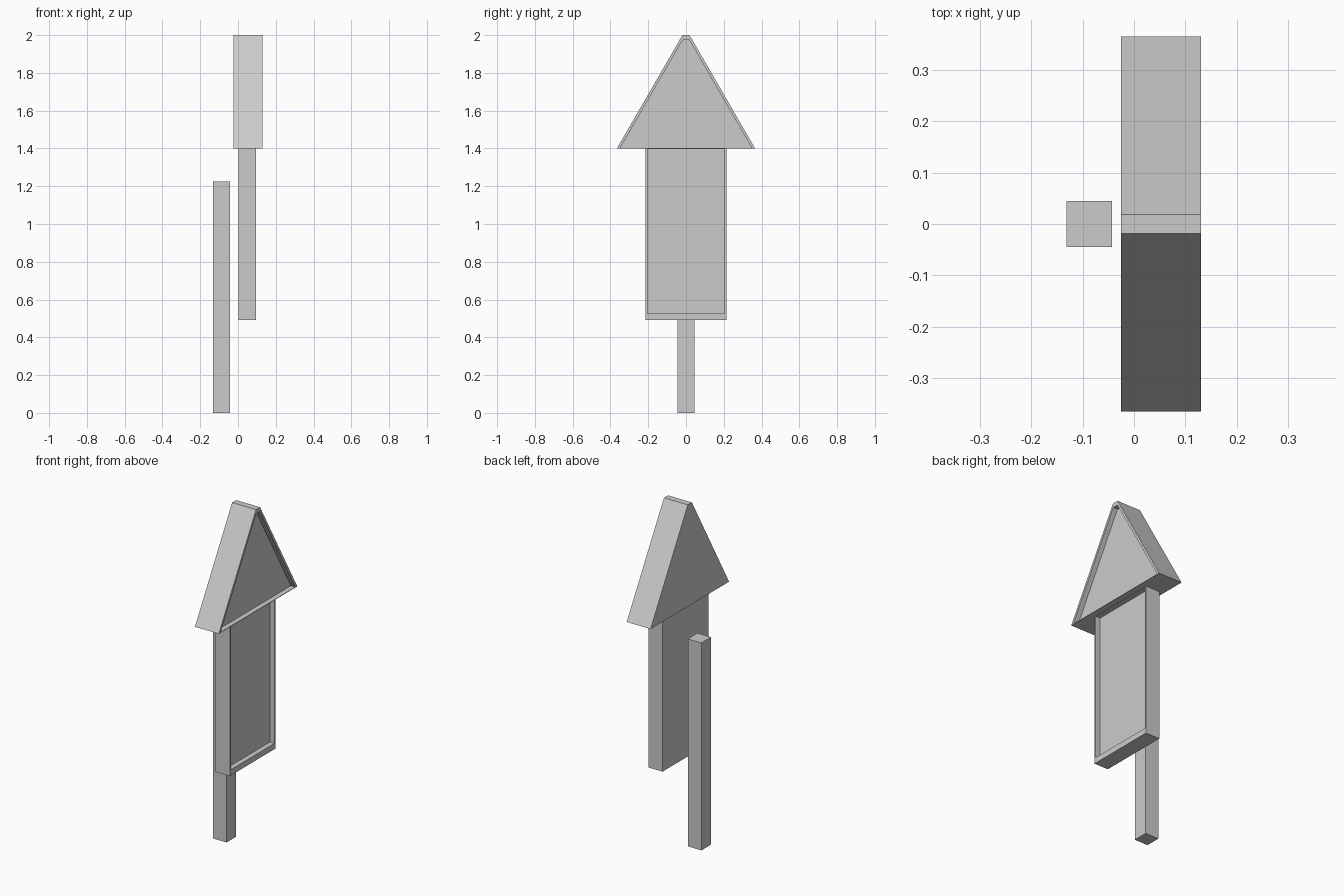
import bpy
import bmesh

if "Cube" in bpy.data.objects:
    bpy.data.objects.remove(bpy.data.objects["Cube"])


def finish(name, bm):
    bmesh.ops.recalc_face_normals(bm, faces=bm.faces)
    mesh = bpy.data.meshes.new(name)
    bm.to_mesh(mesh)
    bm.free()
    obj = bpy.data.objects.new(name, mesh)
    bpy.context.collection.objects.link(obj)
    return obj


def recessed_board(name, outer, inner, x_back, x_front, depth):
    """Solid board in the YZ plane with a shallow recess in its +x face."""
    bm = bmesh.new()

    def ring(profile, x):
        return [bm.verts.new((x, y, z)) for y, z in profile]

    rings = [ring(outer, x_back), ring(outer, x_front),
             ring(inner, x_front), ring(inner, x_front - depth)]
    n = len(outer)
    for a, b in zip(rings, rings[1:]):
        for i in range(n):
            j = (i + 1) % n
            bm.faces.new((a[i], a[j], b[j], b[i]))
    bm.faces.new(rings[0])
    bm.faces.new(rings[-1])
    return finish(name, bm)


def trapezoid(bottom, top, z0, z1):
    return [(-bottom, z0), (bottom, z0), (top, z1), (-top, z1)]


# Pointed head with a thin rim around its front recess
recessed_board("pointed_head",
               trapezoid(0.366, 0.019, 1.4, 2.0),
               trapezoid(0.348, 0.017, 1.403, 1.975),
               -0.025, 0.131, 0.03)

# Rectangular panel with a thin rim and deeper bottom lip
recessed_board("panel",
               trapezoid(0.214, 0.214, 0.493, 1.4),
               trapezoid(0.204, 0.204, 0.527, 1.398),
               0.003, 0.096, 0.03)

# Square support post behind the panel
bm = bmesh.new()
bmesh.ops.create_cube(bm, size=1)
bmesh.ops.scale(bm, vec=(0.089, 0.09, 1.224), verts=bm.verts)
bmesh.ops.translate(bm, vec=(-0.0875, 0, 0.612), verts=bm.verts)
finish("post", bm)
